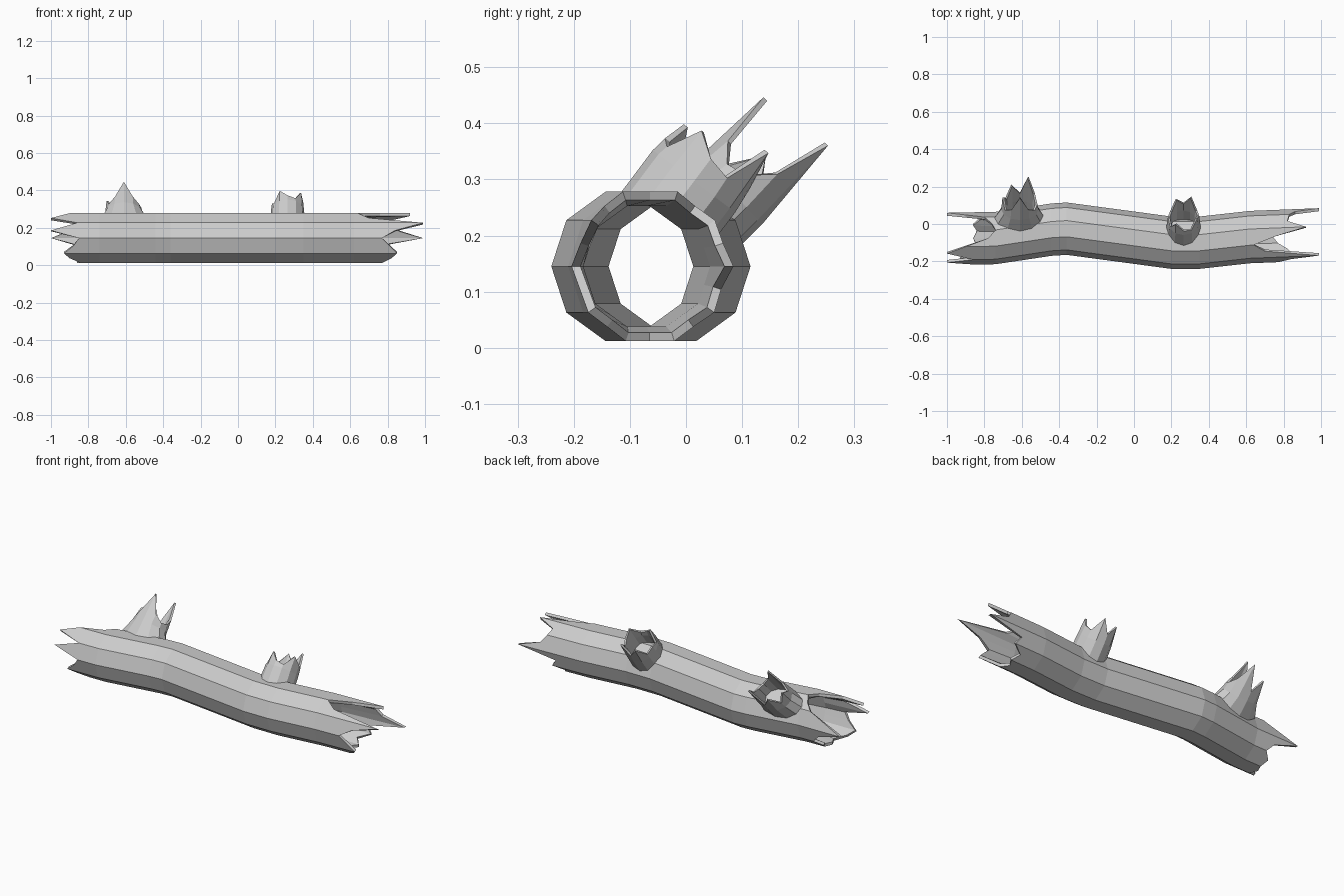
import bpy, bmesh, math
from mathutils import Vector

cube = bpy.data.objects.get("Cube")
if cube:
    bpy.data.objects.remove(cube)

wood = bpy.data.materials.new("weathered grey wood")
wood.use_nodes = True
GREY = (0.6, 0.6, 0.6, 1)
wood.diffuse_color = GREY
wood.node_tree.nodes["Principled BSDF"].inputs["Base Color"].default_value = GREY

SIDES, MID_Z, OUTER, INNER = 10, 0.145, 0.14, 0.113
# bend of the log: x, y of the centre line
PATH = [(-1, -0.08), (-0.74, -0.075), (-0.44, -0.03), (-0.36, -0.025),
        (0.2, -0.1), (0.35, -0.1), (0.62, -0.07), (1, -0.055)]


def centre_y(x):
    for (x0, y0), (x1, y1) in zip(PATH, PATH[1:]):
        if x <= x1:
            return y0 + (y1 - y0) * (x - x0) / (x1 - x0)
    return PATH[-1][1]


def log_point(x, half, radius):
    """Point on the ten-sided section; odd half steps lie mid-side."""
    a = math.pi * half / SIDES
    r = radius * (math.cos(math.pi / SIDES) if half % 2 else 1)
    return (x, centre_y(x) + r * math.cos(a), MID_Z + r * math.sin(a))


def bridge(bm, rings):
    for a, b in zip(rings, rings[1:]):
        n = len(a)
        for i in range(n):
            j = (i + 1) % n
            bm.faces.new((a[i], a[j], b[j], b[i]))


def finish(bm, name):
    bmesh.ops.recalc_face_normals(bm, faces=bm.faces)
    mesh = bpy.data.meshes.new(name)
    bm.to_mesh(mesh)
    bm.free()
    mesh.materials.append(wood)
    obj = bpy.data.objects.new(name, mesh)
    bpy.context.collection.objects.link(obj)
    return obj


# Hollow trunk: splinter lengths run from the back, over the top, to the front
left_end = [-1, -.9, -.8, -.76, -.74, -.78, -.9, -1, -.86, -1,
            -.85, -.88, -.93, -.9, -.84, -.86, -.84, -.86, -.82, -.86]
right_end = [.99, .86, .83, .82, .92, .76, .64, .7, .99, .84,
             .77, .81, .85, .82, .77, .74, .77, .74, .8, .77]
bm = bmesh.new()
outside, inside = [], []
stations = [[x] * 20 for x, _ in PATH[1:-1]]
for xs in [left_end] + stations + [right_end]:
    rim = xs is left_end or xs is right_end
    outside.append([bm.verts.new(log_point(x, h, OUTER)) for h, x in enumerate(xs)])
    inside.append([bm.verts.new(log_point(x, h, 0.124 if rim else INNER))
                   for h, x in enumerate(xs)])
bridge(bm, outside + inside[::-1] + outside[:1])
finish(bm, "hollow_trunk")


# Broken branch stumps: open tubes leaning up and back, with splintered rims
def stump(name, x, lean, wide, deep, flare, tips, taper):
    axis = Vector((0, math.sin(lean), math.cos(lean)))
    up = Vector((0, -math.cos(lean), math.sin(lean)))
    side = Vector((1, 0, 0))
    start = Vector((x, centre_y(x), MID_Z))
    n = len(tips)

    def ring(bm, scale, level, spread=1):
        verts = []
        for i in range(n):
            a = math.tau * i / n
            u = wide * scale * spread * math.cos(a)
            v = deep * scale * math.sin(a)
            t = math.sqrt(0.126 ** 2 - min(v, 0.12) ** 2)
            if level == 1:
                t = 0.19
            elif level == 2:
                t = tips[i]
            verts.append(bm.verts.new(start + axis * t + side * u + up * v))
        return verts

    bm = bmesh.new()
    rings = [ring(bm, 1, 0, flare), ring(bm, 1, 1), ring(bm, taper, 2),
             ring(bm, taper * 0.88, 2), ring(bm, 0.78, 1), ring(bm, 0.78, 0)]
    bridge(bm, rings)
    return finish(bm, name)


# tips run from +x, over the front rim, round to the back rim
stump("large_branch_stump", -0.61, math.radians(45), 0.1, 0.082, 1.35,
      [.23, .22, .25, .35, .25, .22, .28, .23, .31, .24, .37, .27], 0.93)
stump("small_branch_stump", 0.265, math.radians(37), 0.088, 0.092, 1.05,
      [.24, .27, .21, .22, .26, .2, .23, .22, .29, .24, .31, .23], 0.95)
